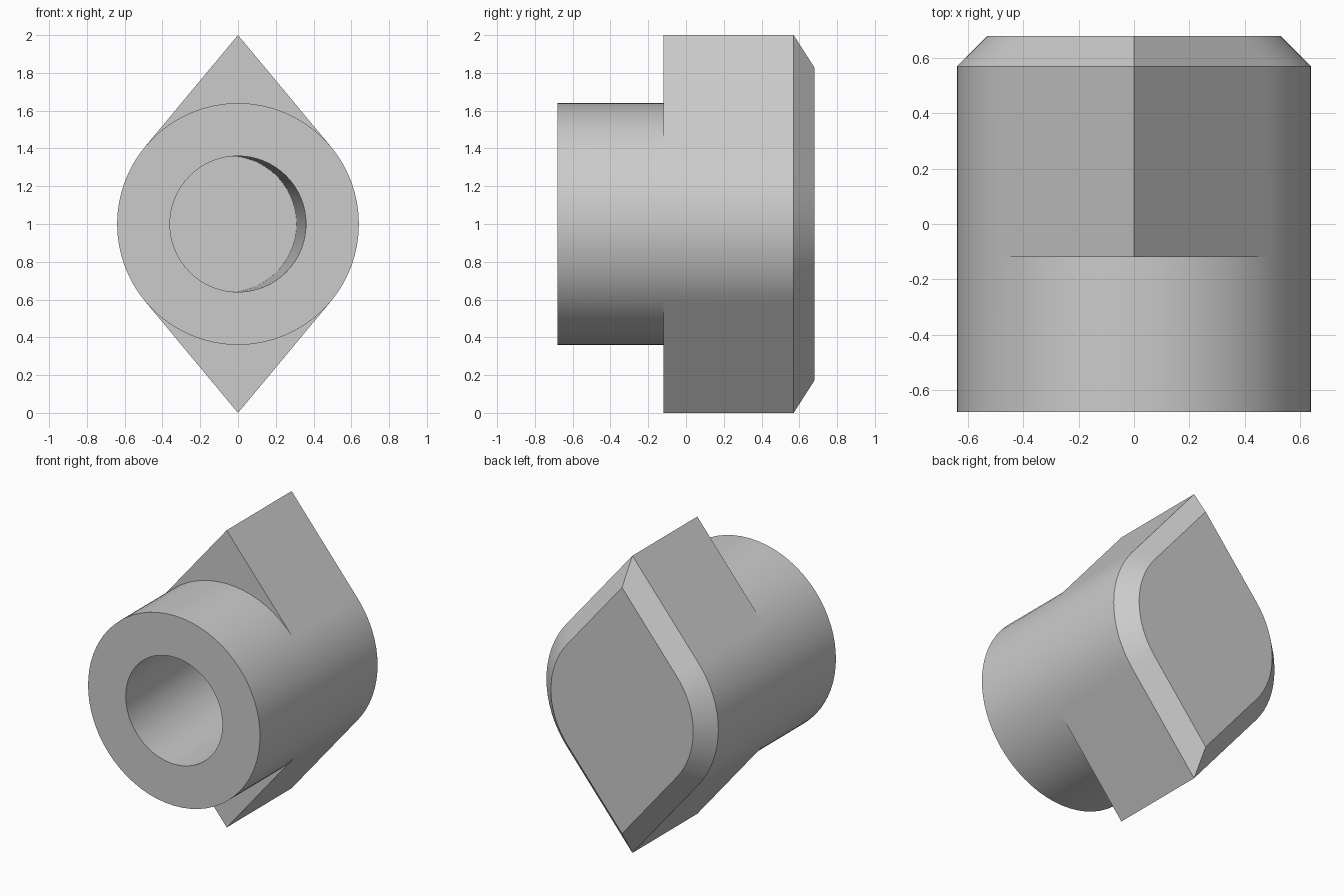
import bpy, bmesh
from math import sin, cos, asin, pi

if "Cube" in bpy.data.objects:
    bpy.data.objects.remove(bpy.data.objects["Cube"])

R = 0.64            # barrel radius; points reach 1.0 from the axis
PHI = asin(R)       # angle where the straight flanks leave the arc
HOLE = 0.36

# Angles for one quadrant, then all the way round (tips and tangents included)
quad = [PHI * i / 8 for i in range(8)] + [PHI + (pi / 2 - PHI) * i / 9 for i in range(10)]
half = quad + [pi - a for a in reversed(quad[:-1])]
angles = half[:-1] + [a + pi for a in half[:-1]]


def lens_radius(a):
    d = asin(min(1, abs(sin(a))))
    return R if d <= PHI else R / cos(d - PHI)


bm = bmesh.new()


def ring(y, radius, dx=0.0):
    return [bm.verts.new((radius(a) * cos(a) + dx, y, 1 + radius(a) * sin(a))) for a in angles]


def circle(r):
    return lambda a: r


# Rings from the hole floor, out over the rim, along the body to the back
rings = [
    ring(0.40, circle(HOLE), -0.05),
    ring(-0.68, circle(HOLE)),
    ring(-0.68, circle(R)),
    ring(-0.12, circle(R)),
    ring(-0.12, lens_radius),
    ring(0.57, lens_radius),
    ring(0.68, lambda a: lens_radius(a) * 0.53 / R),
]
n = len(angles)
for a, b in zip(rings, rings[1:]):
    for i in range(n):
        j = (i + 1) % n
        bm.faces.new((a[i], a[j], b[j], b[i]))
bm.faces.new(rings[0])      # hole floor
bm.faces.new(rings[-1])     # back face

# Merge where the pointed plate and the barrel share the same surface
bmesh.ops.remove_doubles(bm, verts=bm.verts[:], dist=1e-5)
bmesh.ops.recalc_face_normals(bm, faces=bm.faces[:])

mesh = bpy.data.meshes.new("pointed_knob")
bm.to_mesh(mesh)
bm.free()
knob = bpy.data.objects.new("pointed_knob", mesh)
bpy.context.collection.objects.link(knob)
bpy.context.view_layer.objects.active = knob
knob.select_set(True)
bpy.ops.object.shade_smooth_by_angle(angle=pi / 6)
